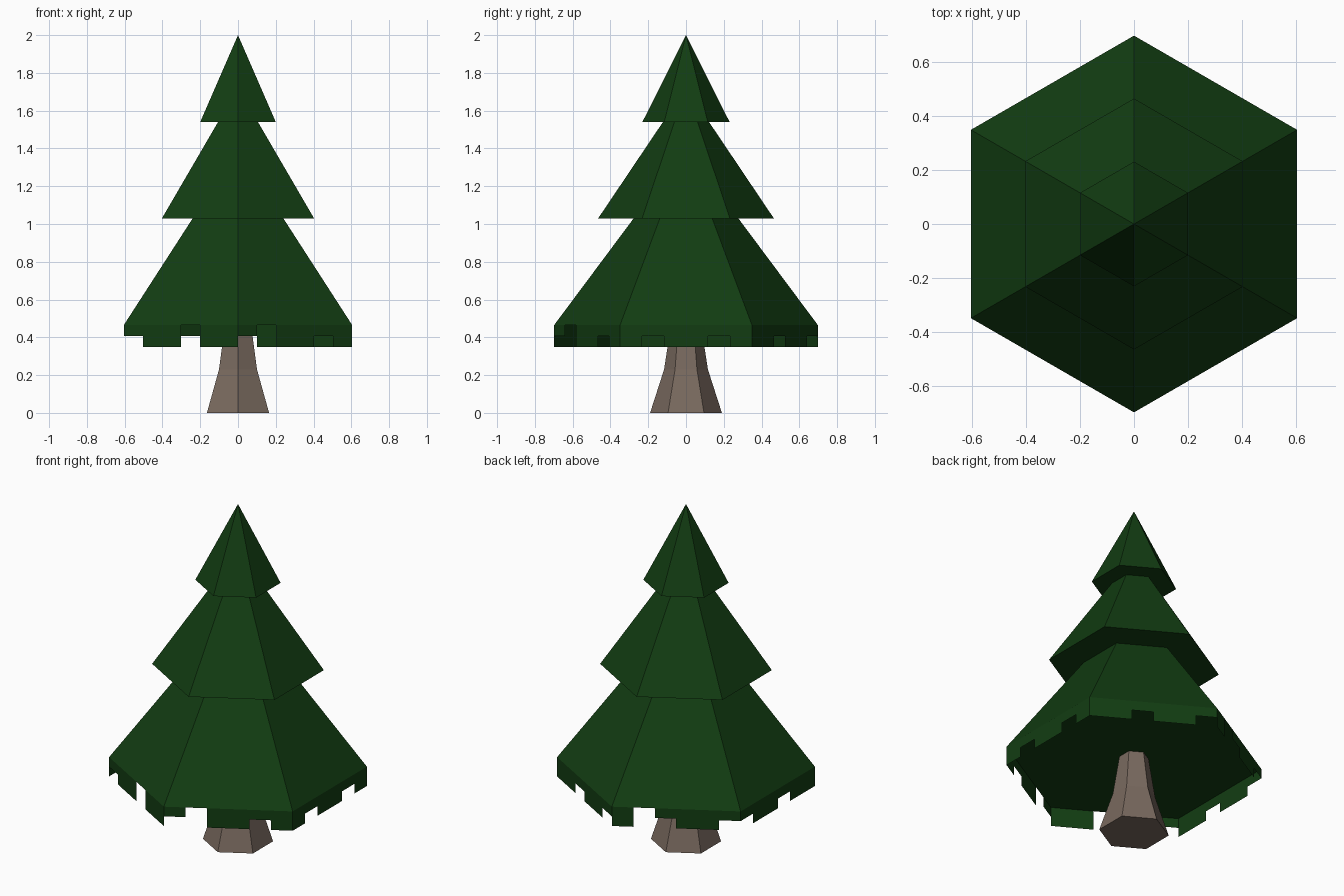
import bpy, bmesh, math

if "Cube" in bpy.data.objects:
    bpy.data.objects.remove(bpy.data.objects["Cube"])


def material(name, rgb):
    m = bpy.data.materials.new(name)
    m.diffuse_color = (*rgb, 1)
    m.use_nodes = True
    m.node_tree.nodes["Principled BSDF"].inputs["Base Color"].default_value = m.diffuse_color
    return m


GREEN = material("dark pine green", (0.006, 0.046, 0.006))
BROWN = material("bark grey brown", (0.19, 0.142, 0.113))


def corner(i, r, z):
    """Hexagon corner i, counter-clockwise from the front (-y)."""
    a = math.radians(-90 + 60 * i)
    return (r * math.cos(a), r * math.sin(a), z)


def finish(bm, name, mat):
    me = bpy.data.meshes.new(name)
    bm.to_mesh(me)
    bm.free()
    me.materials.append(mat)
    bpy.context.collection.objects.link(bpy.data.objects.new(name, me))


def hex_stack(name, profile, mat):
    """Capped six-sided solid through (radius, height) rings; radius 0 is a tip."""
    bm = bmesh.new()
    rings = []
    for r, z in profile:
        n = 6 if r > 0 else 1
        rings.append([bm.verts.new(corner(i, r, z)) for i in range(n)])
    for a, b in zip(rings, rings[1:]):
        for i in range(6):
            j = (i + 1) % 6
            bm.faces.new([a[i], a[j], b[0]] if len(b) == 1 else [a[i], a[j], b[j], b[i]])
    bm.faces.new(rings[0][::-1])
    if len(rings[-1]) == 6:
        bm.faces.new(rings[-1])
    finish(bm, name, mat)


# Flared trunk
hex_stack("trunk", [(0.19, 0), (0.116, 0.23), (0.08, 0.465)], BROWN)

# Three foliage tiers
hex_stack("lower_foliage", [(0.698, 0.465), (0.277, 1.03)], GREEN)
hex_stack("middle_foliage", [(0.465, 1.03), (0.122, 1.54)], GREEN)
hex_stack("top_foliage", [(0.231, 1.54), (0, 2.0)], GREEN)

# Ragged fringe: tooth lengths for each side, counter-clockwise from the front
STEP = 0.0575
SIDES = ["102212", "212212", "221221", "201221", "122122", "122022"]
bm = bmesh.new()
for side, teeth in enumerate(SIDES):
    p, q = corner(side, 0.698, 0.465), corner(side + 1, 0.698, 0.465)
    for k, tooth in enumerate(teeth):
        drop = int(tooth) * STEP
        if drop == 0:
            continue
        (x0, y0), (x1, y1) = [
            (p[0] + (q[0] - p[0]) * t / 6, p[1] + (q[1] - p[1]) * t / 6) for t in (k, k + 1)]
        bm.faces.new([bm.verts.new(c) for c in (
            (x0, y0, 0.465 - drop), (x1, y1, 0.465 - drop), (x1, y1, 0.465), (x0, y0, 0.465))])
bmesh.ops.remove_doubles(bm, verts=bm.verts, dist=0.0001)
finish(bm, "foliage_fringe", GREEN)
